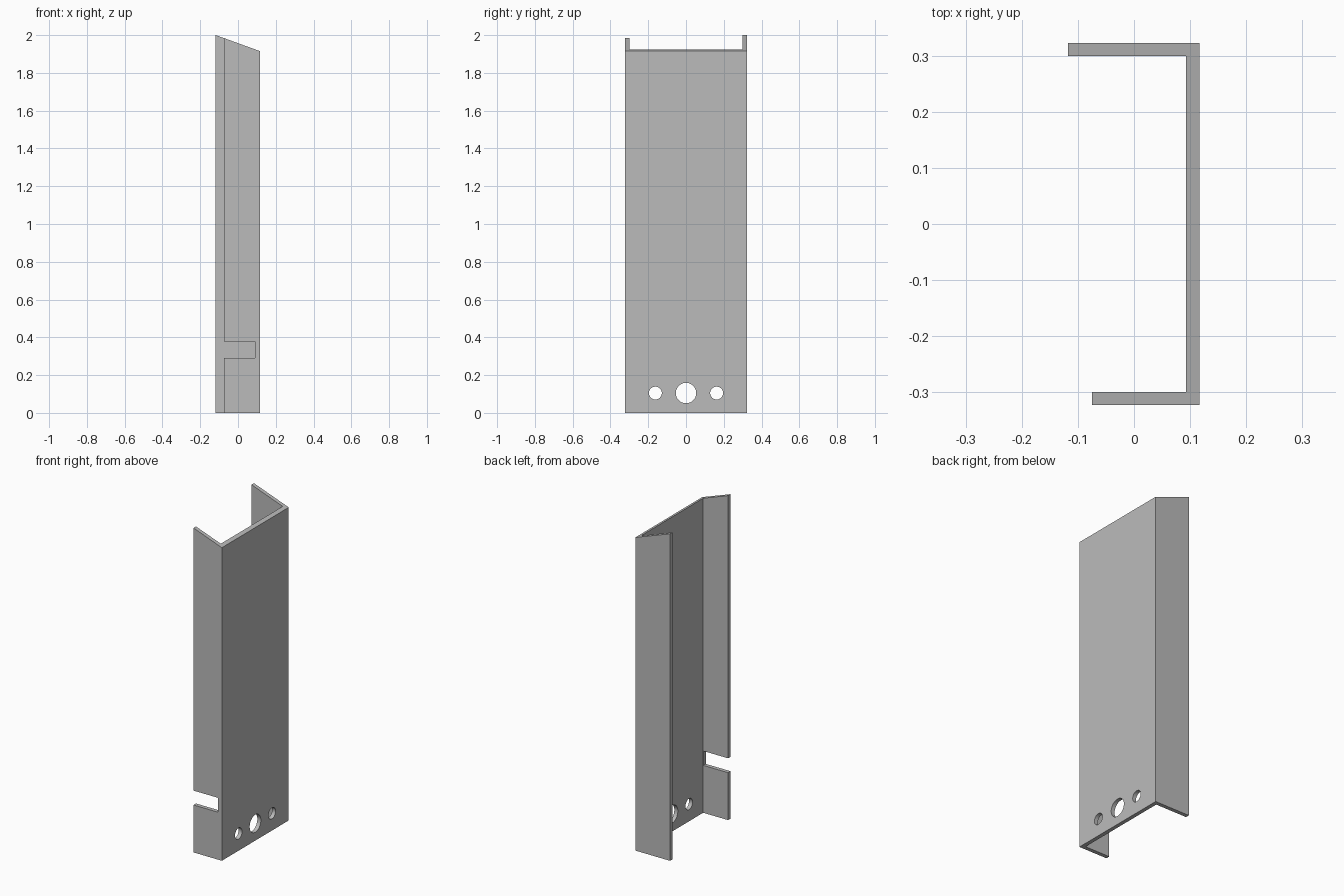
import bpy, bmesh, math
from mathutils import Vector

cube = bpy.data.objects.get("Cube")
if cube:
    bpy.data.objects.remove(cube, do_unlink=True)

LEFT, RIGHT = -0.118, 0.117      # overall depth of the channel
HALF = 0.323                     # half of the web width
WALL = 0.024                     # sheet thickness
FRONT_LIP = -0.075               # free edge of the shorter flange
HIGH, LOW = 2.0, 1.915           # sloped top edge

steel = bpy.data.materials.new("grey steel")
steel.use_nodes = True
steel.diffuse_color = (0.5, 0.5, 0.5, 1)
steel.node_tree.nodes["Principled BSDF"].inputs["Base Color"].default_value = (0.5, 0.5, 0.5, 1)


def top_height(x):
    return HIGH + (LOW - HIGH) * (x - LEFT) / (RIGHT - LEFT)


# Channel: plan profile extruded up to a sloped top
inner_x, inner_y = RIGHT - WALL, HALF - WALL
profile = [(FRONT_LIP, -HALF), (RIGHT, -HALF), (RIGHT, HALF), (LEFT, HALF),
           (LEFT, inner_y), (inner_x, inner_y), (inner_x, -inner_y), (FRONT_LIP, -inner_y)]
bm = bmesh.new()
base = bm.faces.new([bm.verts.new((x, y, 0)) for x, y in profile])
extruded = bmesh.ops.extrude_face_region(bm, geom=[base], use_keep_orig=True)
for v in extruded["geom"]:
    if isinstance(v, bmesh.types.BMVert):
        v.co.z = top_height(v.co.x)
bmesh.ops.recalc_face_normals(bm, faces=bm.faces)
mesh = bpy.data.meshes.new("channel_bracket")
bm.to_mesh(mesh)
bm.free()
mesh.materials.append(steel)
channel = bpy.data.objects.new("channel_bracket", mesh)
bpy.context.collection.objects.link(channel)


def cut(cutter, name):
    """Subtract a helper solid from the channel, then remove the helper."""
    cutter.name = name
    cutter.hide_render = True
    cutter.data.materials.append(steel)
    mod = channel.modifiers.new(name, "BOOLEAN")
    mod.operation = "DIFFERENCE"
    mod.solver = "EXACT"
    mod.object = cutter
    bpy.ops.object.select_all(action="DESELECT")
    bpy.context.view_layer.objects.active = channel
    channel.select_set(True)
    bpy.ops.object.modifier_apply(modifier=mod.name)
    bpy.data.objects.remove(cutter, do_unlink=True)


# Row of round holes through the web
for y, radius in ((-0.162, 0.034), (0, 0.054), (0.162, 0.034)):
    bpy.ops.mesh.primitive_cylinder_add(vertices=48, radius=radius, depth=0.1,
                                        location=(RIGHT - WALL / 2, y, 0.105),
                                        rotation=(0, math.pi / 2, 0))
    cut(bpy.context.object, "hole_cutter")

# Slot open to the free edge of the front flange
low, high = Vector((-0.2, -0.4, 0.29)), Vector((0.091, -0.28, 0.378))
bpy.ops.mesh.primitive_cube_add(size=1, location=(low + high) / 2)
slot = bpy.context.object
slot.scale = high - low
cut(slot, "slot_cutter")

# Smooth the hole walls, keep the sheet edges sharp
bpy.ops.object.shade_smooth_by_angle(angle=math.radians(30))
